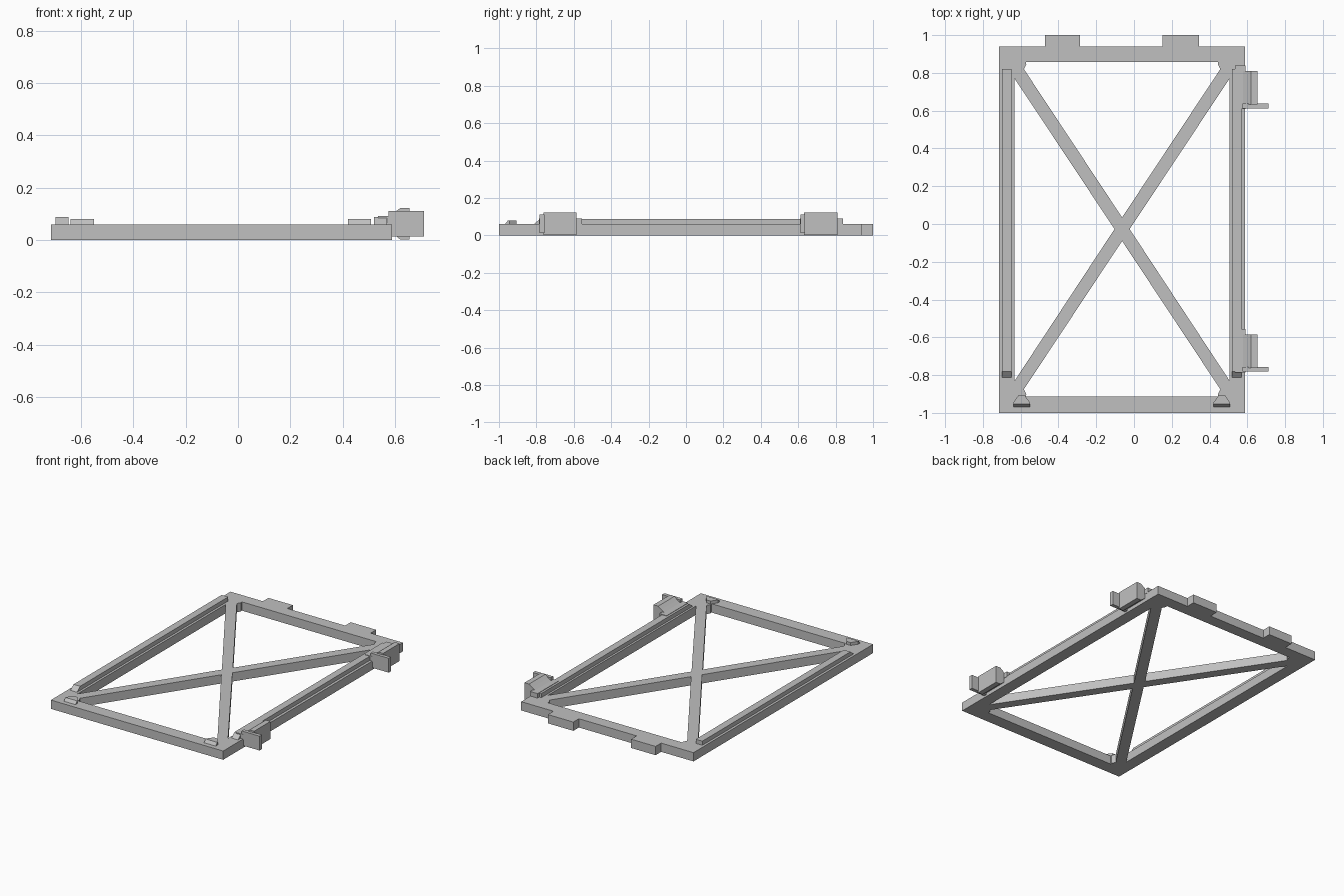
import bpy
import bmesh
from mathutils import Vector

cube = bpy.data.objects.get("Cube")
if cube:
    bpy.data.objects.remove(cube, do_unlink=True)

grey = bpy.data.materials.new("plain grey")
grey.use_nodes = True
colour = (0.53, 0.53, 0.53, 1)
grey.diffuse_color = colour
grey.node_tree.nodes["Principled BSDF"].inputs["Base Color"].default_value = colour

MID = -0.063    # centre line of the frame in x
DECK = 0.06     # frame thickness


def prism(name, outlines, lo, hi, axis="z"):
    """Extrude flat outlines along an axis from lo to hi."""
    place = {"x": lambda a, b, c: (c, a, b),
             "y": lambda a, b, c: (a, c, b),
             "z": lambda a, b, c: (a, b, c)}[axis]
    bm = bmesh.new()
    for outline in outlines:
        face = bm.faces.new([bm.verts.new(place(a, b, lo)) for a, b in outline])
        made = bmesh.ops.extrude_face_region(bm, geom=[face])["geom"]
        moved = [v for v in made if isinstance(v, bmesh.types.BMVert)]
        bmesh.ops.translate(bm, verts=moved, vec=Vector(place(0, 0, hi - lo)))
    bmesh.ops.recalc_face_normals(bm, faces=bm.faces)
    mesh = bpy.data.meshes.new(name)
    bm.to_mesh(mesh)
    bm.free()
    mesh.materials.append(grey)
    obj = bpy.data.objects.new(name, mesh)
    bpy.context.collection.objects.link(obj)
    return obj


def rect(x0, x1, y0, y1):
    return [(x0, y0), (x1, y0), (x1, y1), (x0, y1)]


def mirrored(half):
    """Close a half outline by reflecting it across the frame centre line."""
    return half + [(2 * MID - x, y) for x, y in reversed(half) if x != MID]


# Frame plate with four openings that leave the crossed braces
frame = prism("frame", [rect(-0.715, 0.588, -1, 0.94)], 0, DECK)
side = [(-0.632, 0.77), (-0.632, -0.83), (-0.103, -0.027)]
openings = [
    mirrored([(MID, 0.035), (-0.583, 0.82), (-0.57, 0.845), (-0.572, 0.858)]),
    mirrored([(MID, -0.09), (-0.583, -0.875), (-0.57, -0.9), (-0.572, -0.912)]),
    side,
    [(2 * MID - x, y) for x, y in side],
]
cutter = prism("opening_cutter", openings, -0.1, 0.2)
cut = frame.modifiers.new("openings", "BOOLEAN")
cut.operation = "DIFFERENCE"
cut.solver = "EXACT"
cut.object = cutter
bpy.context.view_layer.objects.active = frame
bpy.ops.object.modifier_apply(modifier=cut.name)
bpy.data.objects.remove(cutter, do_unlink=True)

# Back tabs
for name, x0, x1 in (("back_tab_right", -0.47, -0.285), ("back_tab_left", 0.152, 0.345)):
    prism(name, [rect(x0, x1, 0.93, 1)], 0, DECK)

# Raised ridges along the side rails, with sloped ends
ridge = [(-0.82, DECK - 0.005), (-0.78, 0.088), (0.82, 0.088), (0.82, DECK - 0.005)]
prism("ridge_right", [ridge], -0.698, -0.648, "x")
prism("ridge_left", [ridge], 0.52, 0.57, "x")

# Front corner catches with a sloped front edge
for name, x in (("front_catch_right", -0.595), ("front_catch_left", 0.465)):
    outline = [(x - 0.044, -0.972), (x + 0.044, -0.972), (x + 0.044, -0.945),
               (x + 0.015, -0.905), (x - 0.015, -0.905), (x - 0.044, -0.945)]
    catch = prism(name, [outline], DECK - 0.005, 0.08)
    for v in catch.data.vertices:
        if v.co.z > DECK and v.co.y < -0.96:
            v.co.y += 0.02

# Side brackets: raised pad, chamfered block and upright end plate
block = [(0.575, 0.09), (0.597, 0.105), (0.62, 0.122), (0.655, 0.122),
         (0.655, 0.002), (0.62, 0.002), (0.59, 0.025), (0.575, 0.025)]
for end, y in (("back", 0.612), ("front", -0.782)):
    pad_y = (0.61, 0.84) if end == "back" else (-0.785, -0.555)
    prism(end + "_bracket_pad", [rect(0.535, 0.59, *pad_y)], DECK - 0.005, 0.091)
    prism(end + "_bracket_block", [block], y + 0.02, y + 0.197, "y")
    prism(end + "_bracket_plate", [rect(0.575, 0.711, 0.013, 0.111)], y, y + 0.025, "y")
